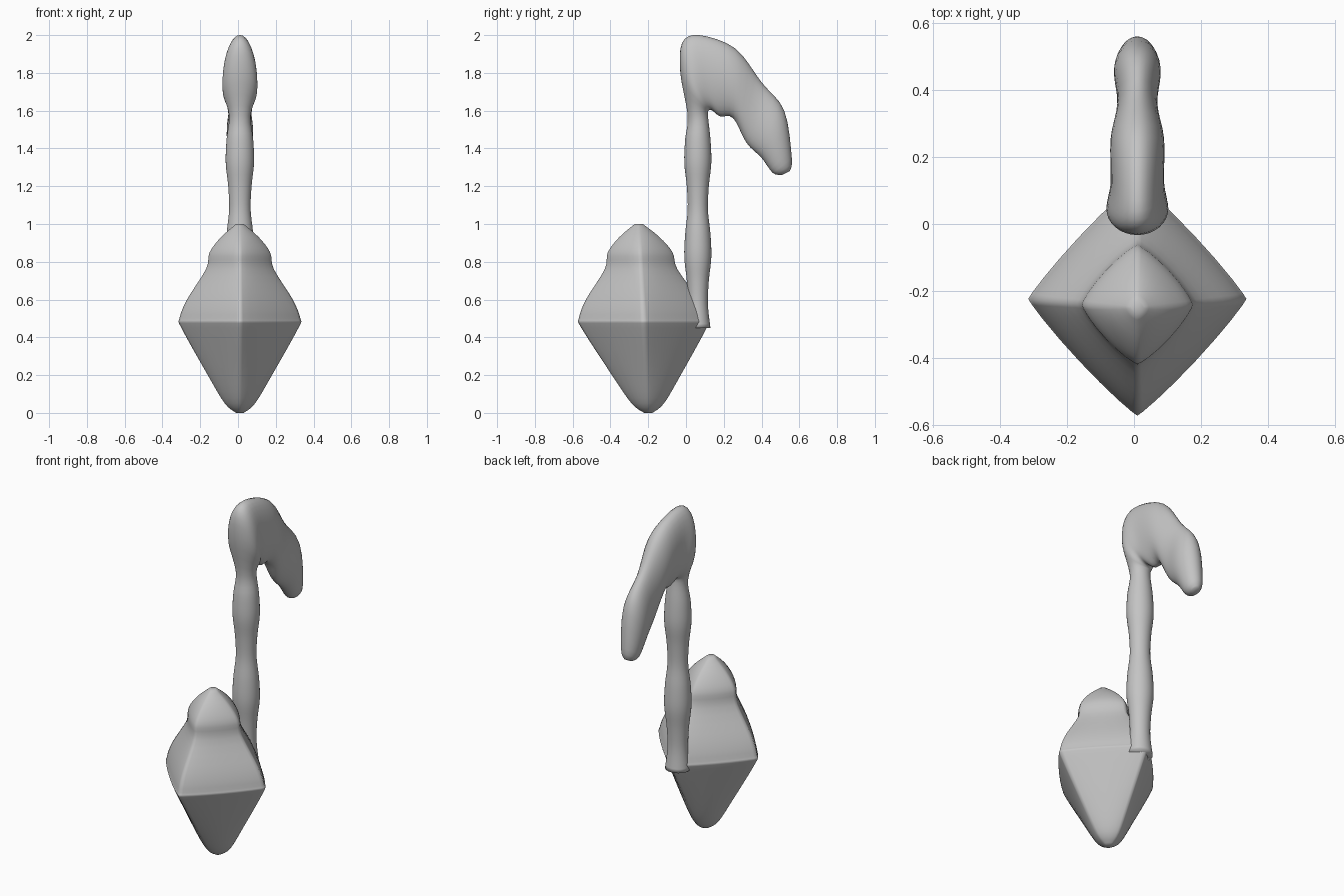
import bpy
from math import cos, sin, tau, copysign
from mathutils import Vector

cube = bpy.data.objects.get("Cube")
if cube:
    bpy.data.objects.remove(cube)

grey = bpy.data.materials.new("plain grey")
grey.use_nodes = True
colour = (0.55, 0.55, 0.55, 1)
grey.diffuse_color = colour
grey.node_tree.nodes["Principled BSDF"].inputs["Base Color"].default_value = colour

SEGMENTS = 32
STEPS = 4
CENTRE_X = 0.01


def smooth_path(points):
    """Sample a smooth curve that passes through every point."""
    points = [Vector(p) for p in points]
    padded = [points[0]] + points + [points[-1]]
    path = []
    for before, start, end, after in zip(padded, padded[1:], padded[2:], padded[3:]):
        leave, arrive = (end - before) / 2, (after - start) / 2
        for step in range(STEPS):
            t = step / STEPS
            bend = (leave * (1 - t) - arrive * t) * t * (1 - t)
            ease = t * t * (3 - 2 * t)
            path.append(start.lerp(end, ease) + bend)
    return path + [points[-1]]


def ring(middle, side, depth, power):
    """Closed section: power near 1 is a diamond, 2 is an ellipse."""
    loop = []
    for i in range(SEGMENTS):
        c, s = cos(tau * i / SEGMENTS), sin(tau * i / SEGMENTS)
        u = copysign(abs(c) ** (2 / power), c)
        v = copysign(abs(s) ** (2 / power), s)
        loop.append(middle + side * u + depth * v)
    return loop


def loft(name, rings):
    """Skin a row of rings and close both ends."""
    verts = [point for loop in rings for point in loop]
    faces = []
    for base in range(0, len(verts) - SEGMENTS, SEGMENTS):
        for i in range(SEGMENTS):
            a, b = base + i, base + (i + 1) % SEGMENTS
            faces.append((a, b, b + SEGMENTS, a + SEGMENTS))
    faces.append(tuple(reversed(range(SEGMENTS))))
    faces.append(tuple(range(len(verts) - SEGMENTS, len(verts))))
    mesh = bpy.data.meshes.new(name)
    mesh.from_pydata(verts, [], faces)
    mesh.materials.append(grey)
    mesh.shade_smooth()
    obj = bpy.data.objects.new(name, mesh)
    bpy.context.collection.objects.link(obj)


# Diamond body: radius and height, rounder where it is narrow
outline = [(0.02, 0), (0.08, 0.05), (0.17, 0.2), (0.31, 0.45), (0.32, 0.5),
           (0.28, 0.6), (0.18, 0.76), (0.16, 0.85), (0.1, 0.93), (0.02, 1)]
widest = max(radius for radius, height in outline)
rings = []
for radius, height in smooth_path(outline):
    middle = Vector((CENTRE_X, -0.2 - height / 20, height))
    power = 1.1 + 0.6 * (1 - radius / widest) ** 2
    rings.append(ring(middle, Vector((radius, 0, 0)), Vector((0, radius * 1.07, 0)), power))
loft("diamond_body", rings)

# Straight stem with a gentle repeating swell:
# each section is outer edge y, z, inner edge y, z, half width
sections = []
for i in range(10):
    height = 0.45 + i / 8
    swell = cos(tau * 2 * (height - 0.86)) / 100
    sections.append((swell * -1, height, 0.125 + swell, height, 0.066 + swell))

# The stem turns over at the top and tapers into a drooping flag
sections += [
    (-0.03, 1.8, 0.12, 1.6, 0.09),
    (-0.02, 1.96, 0.14, 1.6, 0.09),
    (0.07, 2, 0.18, 1.57, 0.08),
    (0.26, 1.93, 0.25, 1.56, 0.08),
    (0.4, 1.75, 0.32, 1.43, 0.06),
    (0.52, 1.6, 0.4, 1.35, 0.07),
    (0.56, 1.35, 0.46, 1.27, 0.05),
    (0.55, 1.28, 0.51, 1.26, 0.02),
]
# Eases the sections into one continuous limb
rings = []
smooth_sections = [
    (edge, width) for edge, width in zip(
        smooth_path([s[:4] for s in sections]),
        smooth_path([(s[4], 0) for s in sections]))]
for (outer_y, outer_z, inner_y, inner_z), (half, _) in smooth_sections:
    outer = Vector((CENTRE_X, outer_y, outer_z))
    inner = Vector((CENTRE_X, inner_y, inner_z))
    rings.append(ring((outer + inner) / 2, Vector((half, 0, 0)), (inner - outer) / 2, 2))
loft("stem_and_flag", rings)
